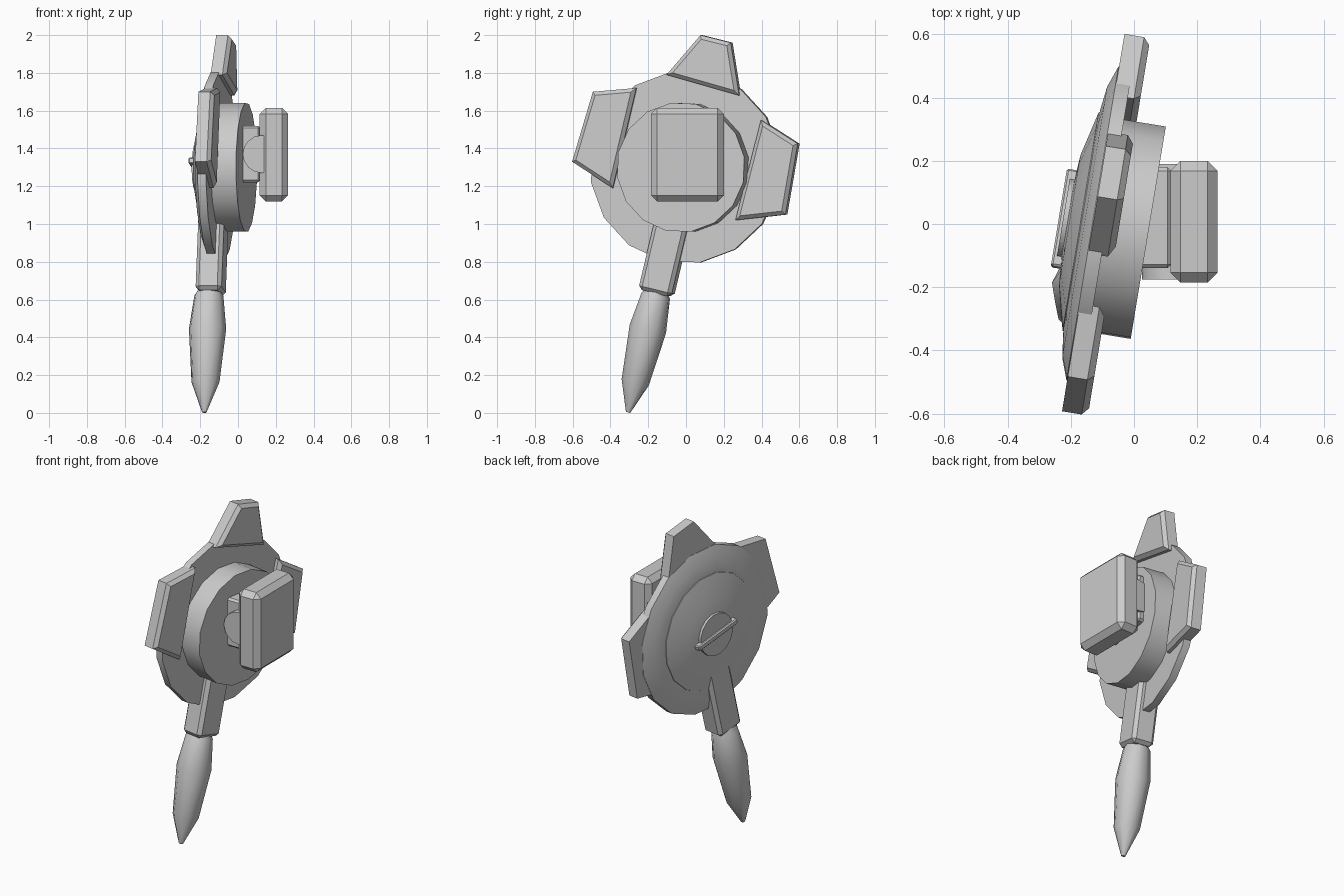
import bpy, bmesh, math
from mathutils import Matrix, Vector

if "Cube" in bpy.data.objects:
    bpy.data.objects.remove(bpy.data.objects["Cube"])

grey = bpy.data.materials.new("plain_grey")
grey.use_nodes = True
colour = (0.6, 0.6, 0.6, 1)
grey.diffuse_color = colour
grey.node_tree.nodes["Principled BSDF"].inputs["Base Color"].default_value = colour

# Turned frame of the disc, then the leaning frame of the handle inside it
TURN = Matrix.Rotation(math.radians(-9.4), 4, 'Z')
LEAN = TURN @ Matrix.Translation((0, -0.02, 1.30)) @ Matrix.Rotation(math.radians(-13.5), 4, 'X')
ALONG_X = Matrix.Rotation(math.pi / 2, 4, 'Y')
ALONG_Y = Matrix.Rotation(math.pi / 2, 4, 'X')


def finish(name, bm, matrix, angle=35):
    bm.transform(matrix)
    bmesh.ops.recalc_face_normals(bm, faces=bm.faces)
    mesh = bpy.data.meshes.new(name)
    bm.to_mesh(mesh)
    bm.free()
    mesh.materials.append(grey)
    obj = bpy.data.objects.new(name, mesh)
    bpy.context.collection.objects.link(obj)
    bpy.ops.object.select_all(action='DESELECT')
    obj.select_set(True)
    bpy.context.view_layer.objects.active = obj
    bpy.ops.object.shade_smooth_by_angle(angle=math.radians(angle))
    return obj


def lathe(name, profile, matrix, sides=16, angle=35):
    """Turn (radius, height) points around z and cap both ends."""
    bm = bmesh.new()
    rings = []
    for r, h in profile:
        rings.append([bm.verts.new((r * math.cos(t), r * math.sin(t), h))
                      for t in (2 * math.pi * i / sides for i in range(sides))])
    for low, high in zip(rings, rings[1:]):
        for i in range(sides):
            j = (i + 1) % sides
            bm.faces.new((low[i], low[j], high[j], high[i]))
    bm.faces.new(rings[0])
    bm.faces.new(rings[-1])
    return finish(name, bm, matrix, angle)


def block(name, low, high, matrix, bevel=0.0, angle=25):
    bm = bmesh.new()
    low, high = Vector(low), Vector(high)
    bmesh.ops.create_cube(bm, size=1)
    for v in bm.verts:
        v.co = Vector([(l + h) / 2 + c * (h - l) for l, h, c in zip(low, high, v.co)])
    if bevel:
        bmesh.ops.bevel(bm, geom=bm.edges[:], offset=bevel, segments=1, affect='EDGES')
    return finish(name, bm, matrix, angle)


def tooth(name, outline, back=-0.128, front=-0.045):
    """Flat plate from a (y, z) outline, chamfered on the front rim."""
    bm = bmesh.new()
    base = bm.faces.new([bm.verts.new((back, (y - 0.014) / 0.987, z)) for y, z in outline])
    ext = bmesh.ops.extrude_face_region(bm, geom=[base], use_keep_orig=True)
    top = [g for g in ext["geom"] if isinstance(g, bmesh.types.BMVert)]
    bmesh.ops.translate(bm, verts=top, vec=(front - back, 0, 0))
    rim = [e for e in bm.edges if all(v in top for v in e.verts)]
    bmesh.ops.bevel(bm, geom=rim, offset=0.02, segments=1, affect='EDGES')
    return finish(name, bm, TURN, 20)


# Disc: large plate with a sloping back, dome, front drum
DISC = LEAN @ ALONG_X
lathe("plate", [(0.51, -0.085), (0.51, -0.13), (0.44, -0.155), (0.36, -0.165)], DISC)
lathe("back_dome", [(0.365, -0.14), (0.355, -0.168), (0.21, -0.203), (0.08, -0.212)], DISC)
lathe("drum", [(0.345, 0.049), (0.345, -0.10)], DISC)

# Back knob with a raised grip bar
lathe("knob", [(0.13, -0.19), (0.13, -0.224)], DISC)
block("knob_bar", (-0.238, -0.16, -0.017), (-0.19, 0.16, 0.017), LEAN, 0.006)

# Teeth around the rim
tooth("top_tooth", [(-0.10, 1.79), (0.08, 2.0), (0.24, 1.96), (0.285, 1.68)])
tooth("front_tooth", [(-0.49, 1.70), (-0.26, 1.72), (-0.385, 1.19), (-0.60, 1.33)])
tooth("rear_tooth", [(0.40, 1.55), (0.595, 1.425), (0.53, 1.05), (0.265, 1.02)])

# Neck and handle
block("neck", (-0.187, -0.09, -0.685), (-0.048, 0.09, -0.2), LEAN, 0.02)
lathe("handle", [(0.012, -1.334), (0.075, -1.17), (0.1, -0.88), (0.078, -0.70), (0.02, -0.6)],
      LEAN @ Matrix.Translation((-0.126, 0, 0)), sides=10, angle=60)

# Square pad on its hinge
block("bracket", (0.0, -0.14, 1.22), (0.118, 0.18, 1.52), Matrix(), 0.012)
lathe("hinge", [(0.1, -0.19), (0.1, 0.175)], Matrix.Translation((0.125, 0, 1.37)) @ ALONG_Y)
block("pad", (0.115, -0.185, 1.12), (0.265, 0.2, 1.615), Matrix(), 0.032)
